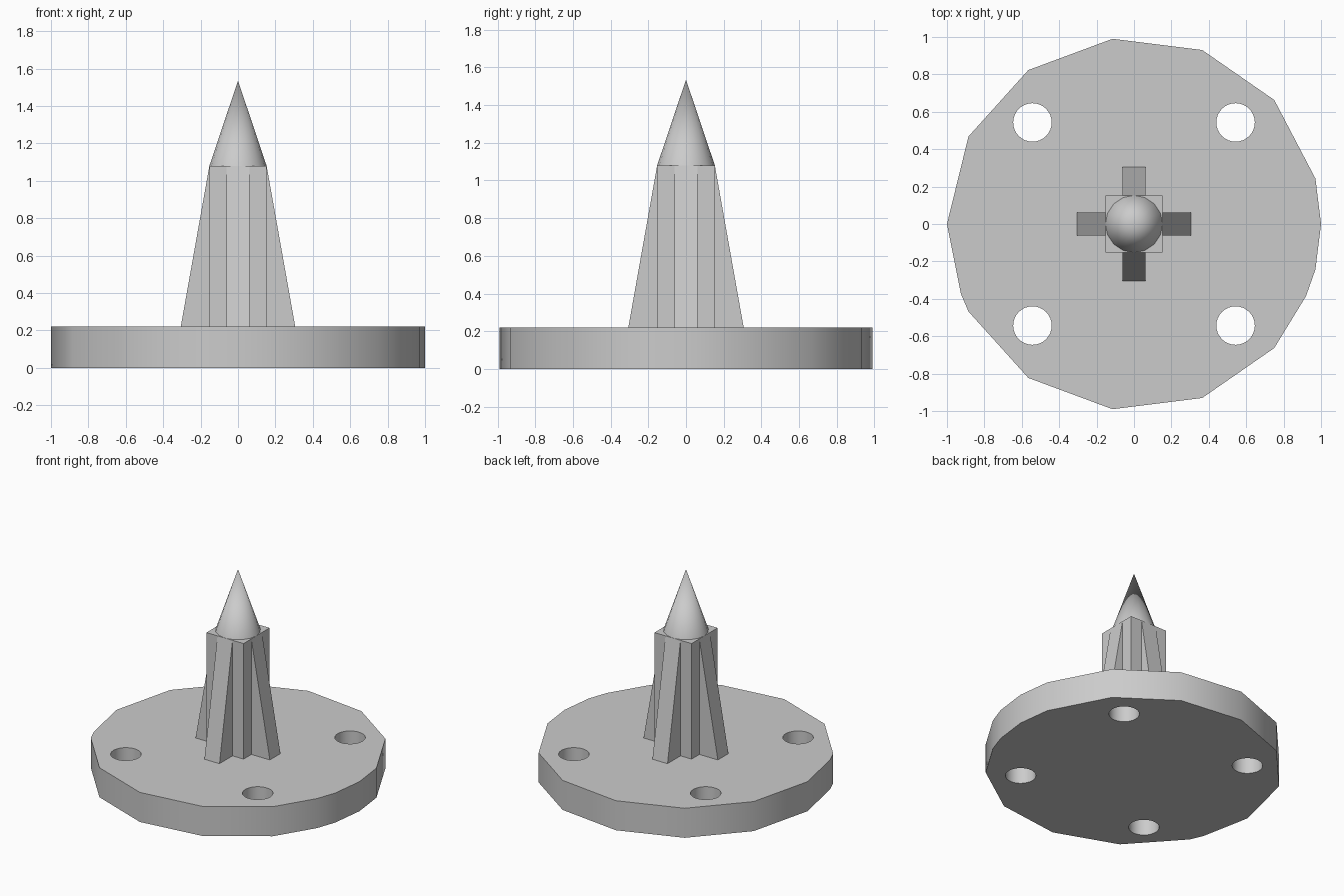
import bpy, bmesh, math
from mathutils import Matrix, Vector

cube = bpy.data.objects.get("Cube")
if cube:
    bpy.data.objects.remove(cube, do_unlink=True)

grey = bpy.data.materials.new("plain_grey")
grey.use_nodes = True
grey.diffuse_color = (0.6, 0.6, 0.6, 1)
grey.node_tree.nodes["Principled BSDF"].inputs["Base Color"].default_value = (0.6, 0.6, 0.6, 1)

BASE_TOP, POST_TOP, TIP = 0.22, 1.08, 1.535
HALF = 0.153


def make_object(name, bm):
    bmesh.ops.recalc_face_normals(bm, faces=bm.faces[:])
    mesh = bpy.data.meshes.new(name)
    bm.to_mesh(mesh)
    bm.free()
    mesh.materials.append(grey)
    obj = bpy.data.objects.new(name, mesh)
    bpy.context.collection.objects.link(obj)
    return obj


def extrude(name, points, offset):
    bm = bmesh.new()
    face = bm.faces.new([bm.verts.new(p) for p in points])
    result = bmesh.ops.extrude_face_region(bm, geom=[face])
    moved = [v for v in result["geom"] if isinstance(v, bmesh.types.BMVert)]
    bmesh.ops.translate(bm, verts=moved, vec=offset)
    return make_object(name, bm)


def cone(name, sides, r1, r2, z1, z2, x=0, y=0):
    bm = bmesh.new()
    bmesh.ops.create_cone(bm, cap_ends=True, segments=sides, radius1=r1, radius2=r2,
                          depth=z2 - z1, matrix=Matrix.Translation((x, y, (z1 + z2) / 2)))
    return make_object(name, bm)


def smooth(obj):
    bpy.ops.object.select_all(action='DESELECT')
    obj.select_set(True)
    bpy.context.view_layer.objects.active = obj
    bpy.ops.object.shade_smooth_by_angle(angle=math.radians(40))


# Irregular base plate, outline mirrored front to back
back = [(1, 0), (0.97, 0.243), (0.75, 0.663), (0.365, 0.93), (-0.115, 0.99),
        (-0.565, 0.823), (-0.885, 0.468), (-1, 0)]
front = [(-0.925, -0.375)] + [(x, -y) for x, y in reversed(back[1:-1])]
front.insert(-1, (0.92, -0.385))
plate = extrude("base_plate", [(x, y, 0) for x, y in back + front], (0, 0, BASE_TOP))

# Four bolt holes
for x in (-0.543, 0.543):
    for y in (-0.543, 0.543):
        cutter = cone("hole_cutter", 32, 0.103, 0.103, -0.1, BASE_TOP + 0.1, x, y)
        cut = plate.modifiers.new("bolt_hole", 'BOOLEAN')
        cut.object = cutter
        cut.solver = 'EXACT'
        bpy.context.view_layer.objects.active = plate
        bpy.ops.object.modifier_apply(modifier=cut.name)
        bpy.data.objects.remove(cutter, do_unlink=True)
smooth(plate)

# Square post
extrude("post", [(sx * HALF, sy * HALF, BASE_TOP) for sx, sy in
                 ((-1, -1), (1, -1), (1, 1), (-1, 1))], (0, 0, POST_TOP - BASE_TOP))

# Wedge fins on the four sides
wedge = [(HALF, BASE_TOP), (2 * HALF, BASE_TOP), (HALF, POST_TOP)]
for i, side in enumerate(("left", "back", "right", "front")):
    turn = Matrix.Rotation(i * math.pi / 2, 3, 'Z')
    extrude("fin_" + side, [turn @ Vector((r, -0.062, z)) for r, z in wedge],
            turn @ Vector((0, 0.124, 0)))

# Pointed tip
smooth(cone("tip", 16, HALF, 0, POST_TOP, TIP))
